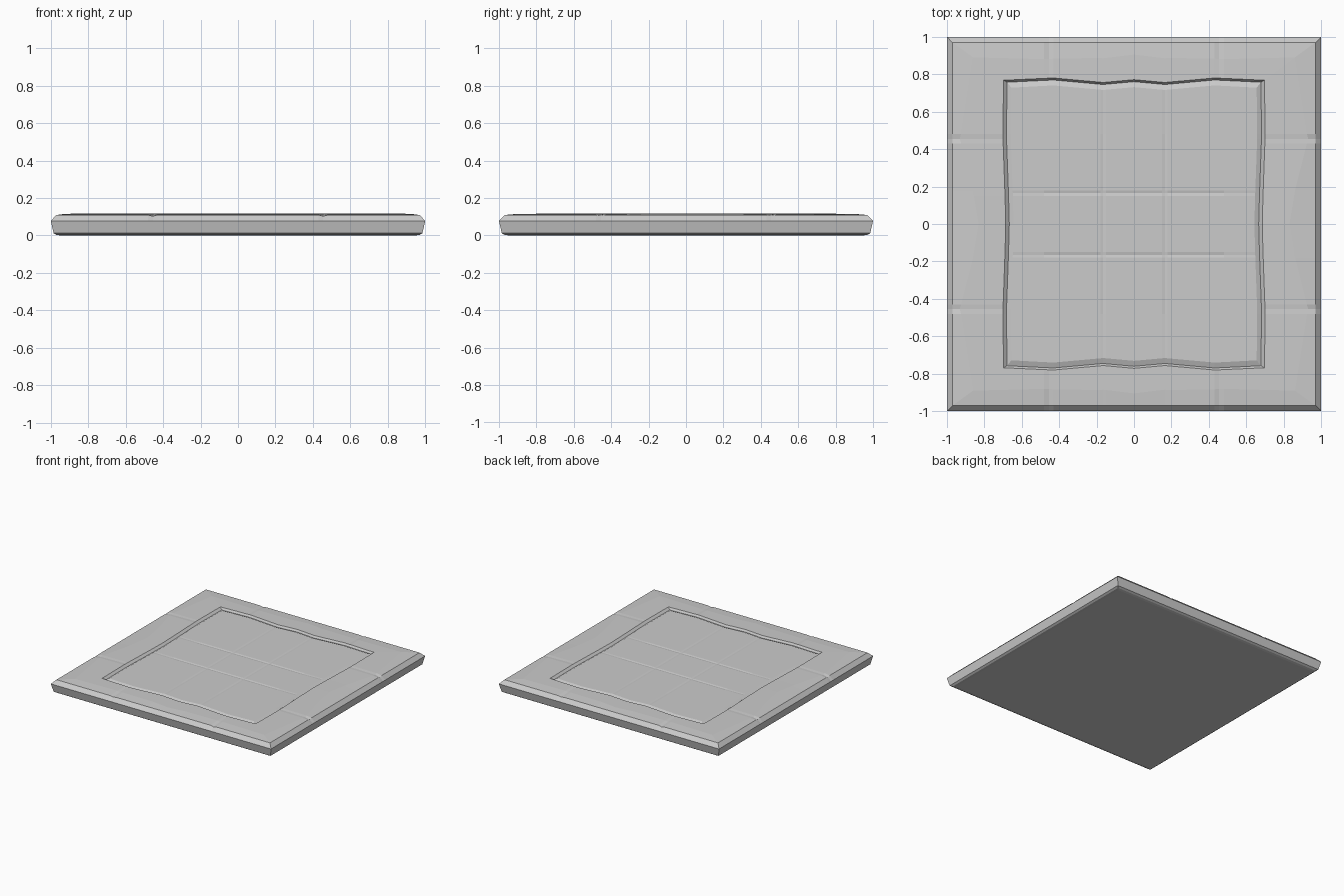
import bpy, bmesh

if "Cube" in bpy.data.objects:
    bpy.data.objects.remove(bpy.data.objects["Cube"])

# shared stations along every side: panel seams near 0.165, edge cracks near 0.455
HALF = [0.15, 0.165, 0.18, 0.43, 0.455, 0.48]
ST = [-v for v in reversed(HALF)] + [0.0] + HALF
SEAM, CRACK = 0.165, 0.455


def lerp(t, pts):
    """Piecewise-linear lookup in |t|."""
    t = abs(t)
    for (a, va), (b, vb) in zip(pts, pts[1:]):
        if t <= b:
            return va + (vb - va) * (t - a) / (b - a)
    return pts[-1][1]


# worn-edge offsets of the groove and of the border crest
GROOVE_Y = [(0, .003), (.165, -.012), (.43, .012), (.7, 0)]
GROOVE_X = [(0, -.012), (.15, -.008), (.46, .003), (.7, .005)]
CREST_Y = [(0, .015), (.165, -.005), (.3, .01), (.455, -.01), (.9, 0)]
CREST_X = [(0, -.03), (.18, .0), (.455, .07), (.9, -.03)]

# rings from the panel edge outward and down: half x, half y, z, wave, crack depth
RINGS = [
    (.655, .728, .111, 'groove', 0),
    (.678, .757, .100, 'groove', 0),
    (.697, .768, .116, 'groove', 0),
    (.860, .890, .115, 'crest', .004),
    (.970, .970, .109, None, .006),
    (1.0, 1.0, .078, None, 0),
    (.985, .985, .012, None, 0),
    (.970, .970, .003, None, 0),
    (.950, .950, .0, None, 0),
]


def place(hx, hy, z, wave, crack, u, v):
    """u, v are station values, or +-1 when on that side of the ring."""
    on_x, on_y = abs(u) == 1, abs(v) == 1
    x = u * hx if on_x else u
    y = v * hy if on_y else v
    if on_x and not on_y:
        x += u * (lerp(v, GROOVE_X) if wave == 'groove'
                  else lerp(v, CREST_X) if wave else 0)
        z += lerp(v, [(0, .003), (.4, 0), (1, 0)]) if wave == 'crest' else 0
    if on_y and not on_x:
        y += v * (lerp(u, GROOVE_Y) if wave == 'groove'
                  else lerp(u, CREST_Y) if wave else 0)
    t = v if on_x else u
    if abs(abs(t) - CRACK) < 1e-4:
        z -= crack
    return x, y, z


bm = bmesh.new()

# centre panel: grid with shallow seams
full = [-1] + ST + [1]
n = len(full)
grid = []
for v in full:
    row = []
    for u in full:
        p = list(place(*RINGS[0], u, v))
        if abs(u) != 1 and abs(v) != 1:
            if abs(abs(u) - SEAM) < 1e-4 or abs(abs(v) - SEAM) < 1e-4:
                p[2] -= .003
        row.append(bm.verts.new(p))
    grid.append(row)
for j in range(n - 1):
    for i in range(n - 1):
        bm.faces.new((grid[j][i], grid[j][i + 1], grid[j + 1][i + 1], grid[j + 1][i]))

# border, bevel and side walls: successive rings around the panel
loop = ([(i, 0) for i in range(n - 1)] + [(n - 1, j) for j in range(n - 1)]
        + [(i, n - 1) for i in range(n - 1, 0, -1)] + [(0, j) for j in range(n - 1, 0, -1)])
prev = [grid[j][i] for i, j in loop]
for ring in RINGS[1:]:
    cur = [bm.verts.new(place(*ring, full[i], full[j])) for i, j in loop]
    for k in range(len(cur)):
        m = (k + 1) % len(cur)
        bm.faces.new((prev[k], cur[k], cur[m], prev[m]))
    prev = cur

# underside
bm.faces.new(prev)
bmesh.ops.recalc_face_normals(bm, faces=bm.faces)

mesh = bpy.data.meshes.new("stone_floor_slab")
bm.to_mesh(mesh)
bm.free()
slab = bpy.data.objects.new("stone_floor_slab", mesh)
bpy.context.collection.objects.link(slab)
